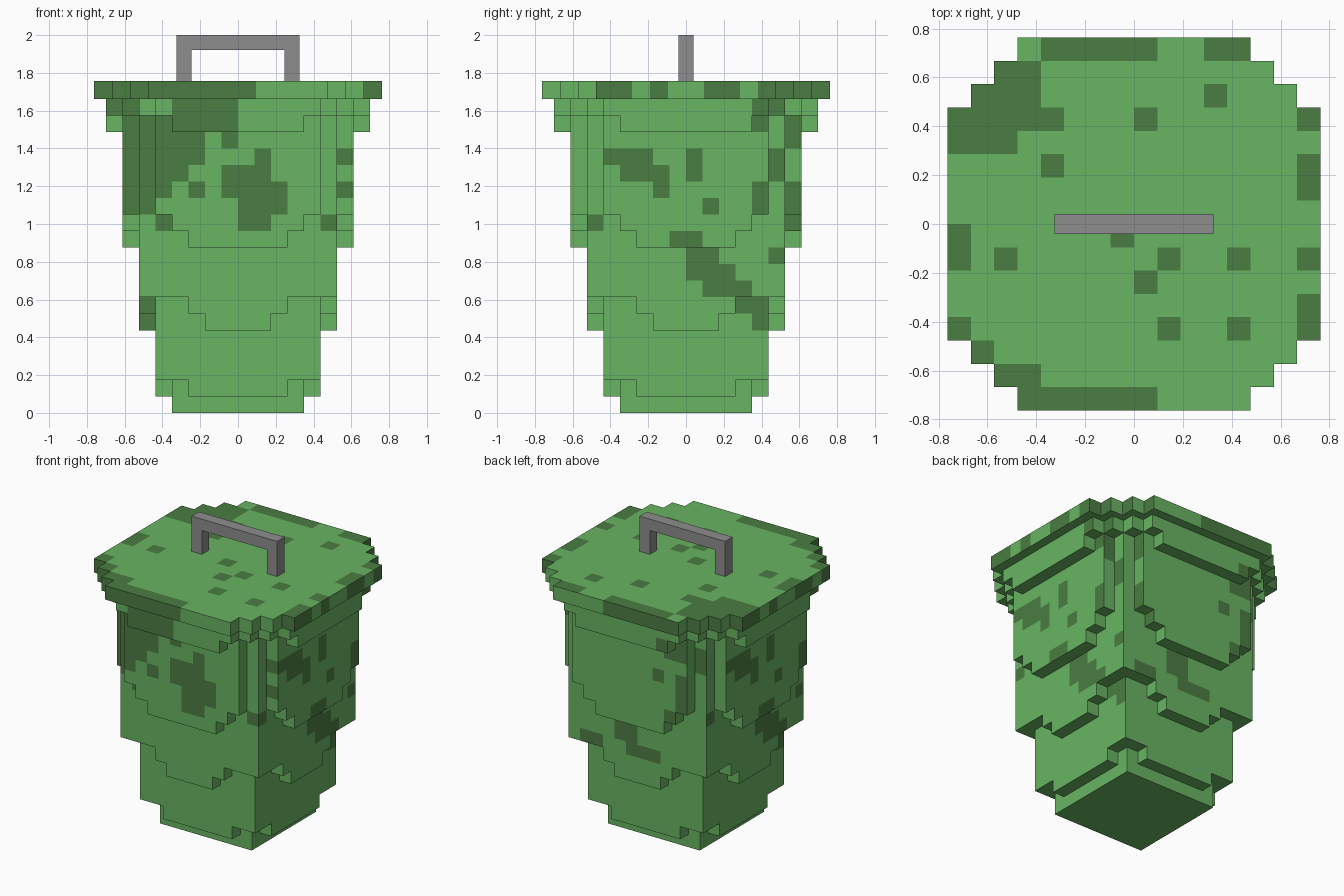
import bpy, bmesh
from mathutils import Vector

if "Cube" in bpy.data.objects:
    bpy.data.objects.remove(bpy.data.objects["Cube"])

V = 0.0875          # body block size
L = 0.0954          # lid block size (slightly larger blocks)
LID_Z = 19 * V


def material(name, rgb):
    m = bpy.data.materials.new(name)
    m.diffuse_color = (*rgb, 1)
    m.use_nodes = True
    m.node_tree.nodes["Principled BSDF"].inputs["Base Color"].default_value = m.diffuse_color
    return m


LIGHT = material("light_green", (0.14, 0.46, 0.125))
DARK = material("dark_green", (0.07, 0.205, 0.055))

DIRS = {"right": (1, 0, 0), "left": (-1, 0, 0), "back": (0, 1, 0),
        "front": (0, -1, 0), "top": (0, 0, 1), "bottom": (0, 0, -1)}


def in_rects(u, w, rects):
    return any(a <= u <= b and c <= w <= d for a, b, c, d in rects)


def block_object(name, cells, size, z0, stains):
    """Outer skin of a set of blocks; stains maps a side to dark rectangles."""
    bm = bmesh.new()
    for c in cells:
        for side, d in DIRS.items():
            if tuple(c[i] + d[i] for i in range(3)) in cells:
                continue
            n = Vector(d)
            t = Vector((d[1], d[2], d[0]))
            s = n.cross(t)
            mid = Vector(c) + Vector((0.5, 0.5, 0.5)) + n / 2
            quad = [mid + (t * a + s * b) / 2
                    for a, b in ((-1, -1), (1, -1), (1, 1), (-1, 1))]
            f = bm.faces.new([bm.verts.new(q * size + Vector((0, 0, z0)))
                              for q in quad])
            # 2D block coordinates on this side
            if side in ("top", "bottom"):
                u, w = c[0], c[1]
            else:
                u, w = (c[0] if d[1] else c[1]), c[2]
            f.material_index = int(in_rects(u, w, stains.get(side, [])))
    bmesh.ops.remove_doubles(bm, verts=bm.verts, dist=1e-4)
    me = bpy.data.meshes.new(name)
    bm.to_mesh(me)
    bm.free()
    me.materials.append(LIGHT)
    me.materials.append(DARK)
    ob = bpy.data.objects.new(name, me)
    bpy.context.collection.objects.link(ob)
    return ob


def flip(rects):
    return [(-1 - b, -1 - a, c, d) for a, b, c, d in rects]


# --- can body: rows of (first layer, end layer, list of half-size pairs) ---
LAYERS = [
    (0, 1, [(4, 4)]),
    (1, 2, [(4, 4), (5, 3)]),
    (2, 5, [(5, 5)]),
    (5, 6, [(5, 5), (6, 2)]),
    (6, 7, [(5, 5), (6, 3)]),
    (7, 10, [(6, 6)]),
    (10, 11, [(6, 6), (7, 3)]),
    (11, 12, [(6, 6), (7, 4)]),
    (12, 17, [(6, 6), (7, 5)]),
    (17, 18, [(6, 6), (7, 5), (8, 4)]),
    (18, 19, [(7, 6), (8, 5)]),
]


def inside(x, y, pairs):
    ax, ay = abs(x + 0.5), abs(y + 0.5)
    return any((ax < a and ay < b) or (ax < b and ay < a) for a, b in pairs)


body = {(x, y, z) for z0, z1, pairs in LAYERS for z in range(z0, z1)
        for x in range(-8, 8) for y in range(-8, 8) if inside(x, y, pairs)}

front = [(-7, -6, 12, 17), (-8, -7, 18, 18), (-4, -1, 17, 18), (-5, -5, 13, 17),
         (-4, -3, 15, 16), (-4, -4, 14, 14), (-1, -1, 16, 16), (-3, -3, 13, 13),
         (-1, 1, 13, 14), (1, 1, 15, 15), (0, 2, 12, 13), (0, 1, 11, 11),
         (-5, -5, 11, 11), (5, 5, 11, 11), (6, 6, 13, 13), (6, 6, 15, 15),
         (-6, -6, 5, 6)]
right = [(-5, -3, 15, 15), (-4, -2, 14, 14), (-2, -2, 13, 13), (0, 0, 14, 15),
         (1, 1, 12, 12), (4, 4, 12, 13), (5, 5, 14, 15), (4, 4, 17, 17),
         (4, 5, 18, 18), (6, 6, 16, 17), (6, 6, 11, 13), (-6, -6, 11, 11),
         (-1, 0, 10, 10), (0, 1, 9, 9), (0, 2, 8, 8), (1, 3, 7, 7),
         (3, 4, 6, 6), (4, 4, 5, 5), (5, 5, 9, 9)]
back = [(-5, -4, 16, 17), (-3, -3, 14, 14), (-5, -5, 12, 14), (-6, -6, 15, 16),
        (-4, -4, 11, 11), (0, 1, 8, 9), (-2, 0, 7, 7), (3, 4, 7, 7),
        (6, 6, 16, 17)]
block_object("can_body", body, V, 0,
             {"front": front, "right": right, "left": flip(right), "back": back})

# --- lid: one layer of larger blocks with stepped corners ---
lid = {(x, y, 0) for x in range(-8, 8) for y in range(-8, 8)
       if inside(x, y, [(8, 5), (7, 6)])}
top = [(-4, 0, 7, 7), (3, 4, 7, 7), (-6, -5, 4, 6), (-7, -7, 3, 5),
       (-8, -6, 3, 4), (-4, -4, 4, 4), (0, 0, 4, 4), (3, 3, 5, 5),
       (-4, -4, 2, 2), (7, 7, 4, 4), (7, 7, 1, 2), (-8, -8, -2, -1),
       (-6, -6, -2, -2), (1, 1, -2, -2), (4, 4, -2, -2), (7, 7, -2, -2),
       (-1, -1, -1, -1), (0, 0, -3, -3), (7, 7, -5, -4), (-8, -8, -5, -5),
       (1, 1, -5, -5), (4, 4, -5, -5), (-7, -7, -6, -6), (-6, -5, -7, -7),
       (-5, 0, -8, -8)]
rim = [(-8, 0, 0, 0), (7, 7, 0, 0)]
rim_side = [(-5, -4, 0, 0), (-2, -2, 0, 0), (1, 2, 0, 0), (4, 7, 0, 0)]
block_object("lid", lid, L, LID_Z,
             {"top": top, "front": rim, "back": rim,
              "right": rim_side, "left": flip(rim_side)})

# --- handle: square-section arch profile, extruded through its thickness ---
base, peak = LID_Z + L, 2.0
w, t, half = 0.325, 0.078, 0.04
profile = [(-w, base), (-w + t, base), (-w + t, peak - t), (w - t, peak - t),
           (w - t, base), (w, base), (w, peak), (-w, peak)]
bm = bmesh.new()
face = bm.faces.new([bm.verts.new((x, -half, z)) for x, z in profile])
new = bmesh.ops.extrude_face_region(bm, geom=[face])["geom"]
bmesh.ops.translate(bm, vec=(0, 2 * half, 0),
                    verts=[g for g in new if isinstance(g, bmesh.types.BMVert)])
bmesh.ops.recalc_face_normals(bm, faces=bm.faces)
me = bpy.data.meshes.new("lid_handle")
bm.to_mesh(me)
bm.free()
me.materials.append(material("handle_grey", (0.27, 0.27, 0.27)))
bpy.context.collection.objects.link(bpy.data.objects.new("lid_handle", me))
